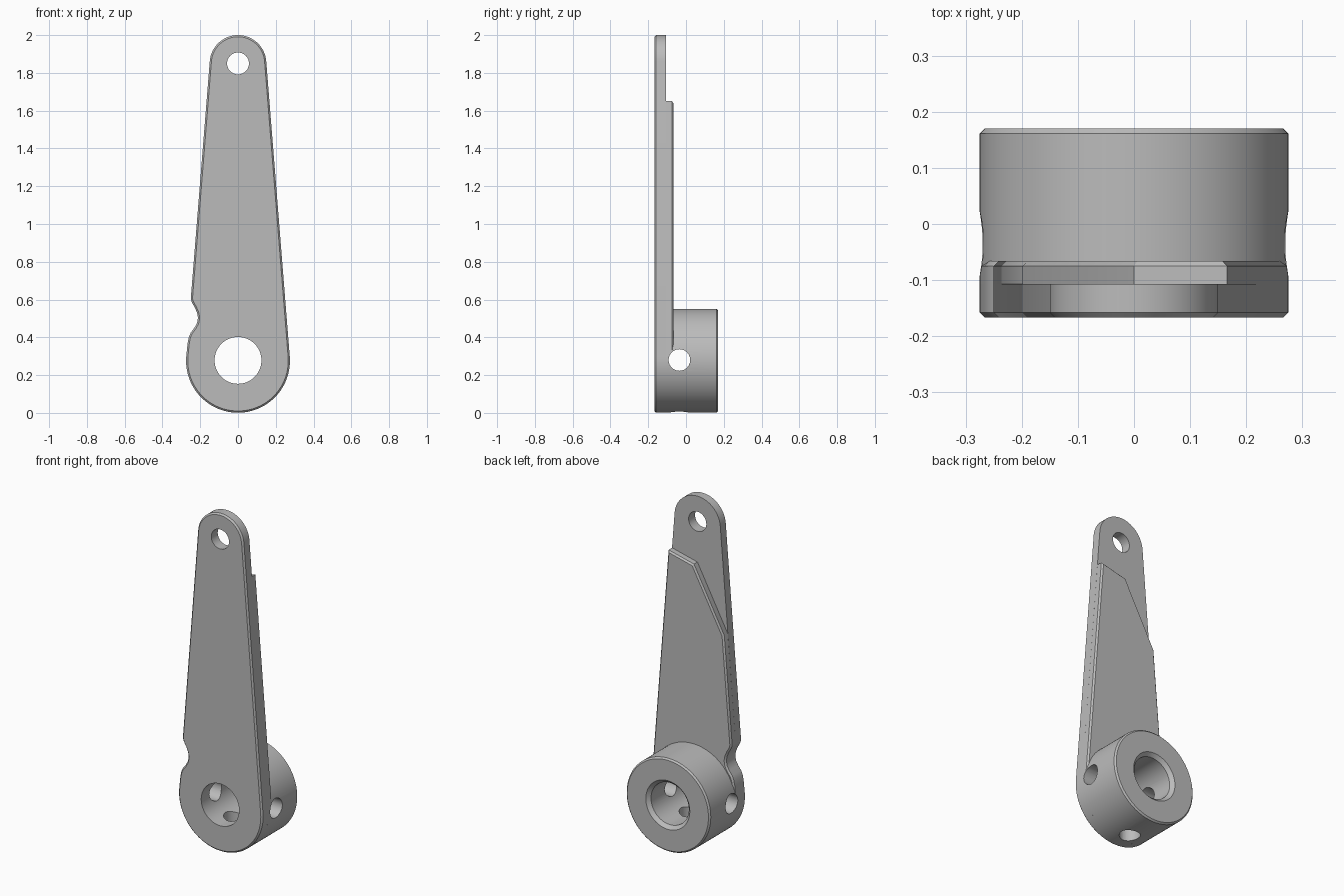
import bpy, bmesh
from math import sin, cos, pi, asin
from mathutils import Vector

cube = bpy.data.objects.get("Cube")
if cube:
    bpy.data.objects.remove(cube, do_unlink=True)

grey = bpy.data.materials.new("plain grey")
grey.use_nodes = True
grey.diffuse_color = (0.5, 0.5, 0.5, 1)
grey.node_tree.nodes["Principled BSDF"].inputs["Base Color"].default_value = (0.5, 0.5, 0.5, 1)

HUB_Z, HUB_R, TIP_Z, TIP_R = 0.276, 0.275, 1.85, 0.15
FRONT, STEP, BACK, HUB_BACK = -0.167, -0.107, -0.066, 0.17
CH = 0.009  # chamfer size


def arc(cz, r, a0, a1, n):
    """Points (x, z) along an arc centred on x = 0."""
    return [(r * cos(a0 + (a1 - a0) * i / n), cz + r * sin(a0 + (a1 - a0) * i / n)) for i in range(n + 1)]


def inset(points, d):
    """Shrink a counter-clockwise outline by d with mitred corners."""
    out = []
    for i, p in enumerate(points):
        p0, p1, p2 = Vector(points[i - 1]), Vector(p), Vector(points[(i + 1) % len(points)])
        e1, e2 = (p1 - p0).normalized(), (p2 - p1).normalized()
        n1, n2 = Vector((-e1.y, e1.x)), Vector((-e2.y, e2.x))
        out.append(p1 + (n1 + n2) * (d / (1 + n1.dot(n2))))
    return out


def loft(name, outline, sections):
    """Solid along y; each section is (y, inset distance)."""
    bm = bmesh.new()
    rings = [[bm.verts.new((x, y, z)) for x, z in inset(outline, d)] for y, d in sections]
    n = len(outline)
    for a, b in zip(rings, rings[1:]):
        for i in range(n):
            j = (i + 1) % n
            bm.faces.new((a[i], a[j], b[j], b[i]))
    bm.faces.new(rings[0])
    bm.faces.new(rings[-1])
    bmesh.ops.recalc_face_normals(bm, faces=bm.faces)
    mesh = bpy.data.meshes.new(name)
    bm.to_mesh(mesh)
    bm.free()
    mesh.materials.append(grey)
    obj = bpy.data.objects.new(name, mesh)
    bpy.context.collection.objects.link(obj)
    return obj


def circle(cz, r, n=64):
    return arc(cz, r, 0, 2 * pi, n)[:-1]


def pin(name, r, depth, location, rotation):
    bpy.ops.mesh.primitive_cylinder_add(vertices=40, radius=r, depth=depth, location=location, rotation=rotation)
    obj = bpy.context.object
    obj.name = name
    obj.data.materials.append(grey)
    return obj


# Tapered arm outline with a rounded notch on the -x edge
tilt = asin((HUB_R - TIP_R) / (TIP_Z - HUB_Z))
notch = [(-.250, .605), (-.244, .585), (-.227, .555), (-.216, .528), (-.212, .503),
         (-.217, .475), (-.231, .450), (-.250, .425), (-.260, .403), (-.2667, .37)]
tip = arc(TIP_Z, TIP_R, tilt, pi - tilt, 32)
base = arc(HUB_Z, HUB_R, pi - tilt, 2 * pi + tilt, 48)

arm_plate = loft("arm_plate", tip + notch + base, [(FRONT, CH), (FRONT + CH, 0), (STEP, 0)])

# Thicker back layer, ending in a slanted step
slant = [(.166, 1.65), (0, 1.61), (-.1985, 1.24)]
arm_rib = loft("arm_thick_layer", slant + notch + [base[0], base[-1]],
               [(STEP, 0), (BACK - CH, 0), (BACK, CH)])

# Round hub
hub = loft("hub", circle(HUB_Z, HUB_R, 96), [(STEP, 0), (HUB_BACK - CH, 0), (HUB_BACK, CH)])

# Cutters: bore with countersunk back, tip hole, cross holes
bore = loft("bore_cutter", circle(HUB_Z + .002, .124),
            [(-.3, 0), (HUB_BACK - .02, 0), (HUB_BACK + .02, -.04)])
tip_hole = loft("tip_hole_cutter", circle(TIP_Z, .058, 40), [(-.3, 0), (.1, 0)])
side_hole = pin("side_hole_cutter", .057, .8, (0, -.035, HUB_Z + .004), (0, pi / 2, 0))
bottom_hole = pin("bottom_hole_cutter", .057, .4, (0, -.035, HUB_Z - .2), (0, 0, 0))

for obj, cutters in ((arm_plate, (bore, tip_hole)),
                     (arm_rib, (bore, side_hole)),
                     (hub, (bore, side_hole, bottom_hole))):
    bpy.ops.object.select_all(action='DESELECT')
    bpy.context.view_layer.objects.active = obj
    obj.select_set(True)
    for cutter in cutters:
        mod = obj.modifiers.new("cut", 'BOOLEAN')
        mod.operation = 'DIFFERENCE'
        mod.solver = 'EXACT'
        mod.object = cutter
        bpy.ops.object.modifier_apply(modifier=mod.name)
    bpy.ops.object.shade_smooth_by_angle(angle=0.45)

for cutter in (bore, tip_hole, side_hole, bottom_hole):
    bpy.data.objects.remove(cutter, do_unlink=True)
